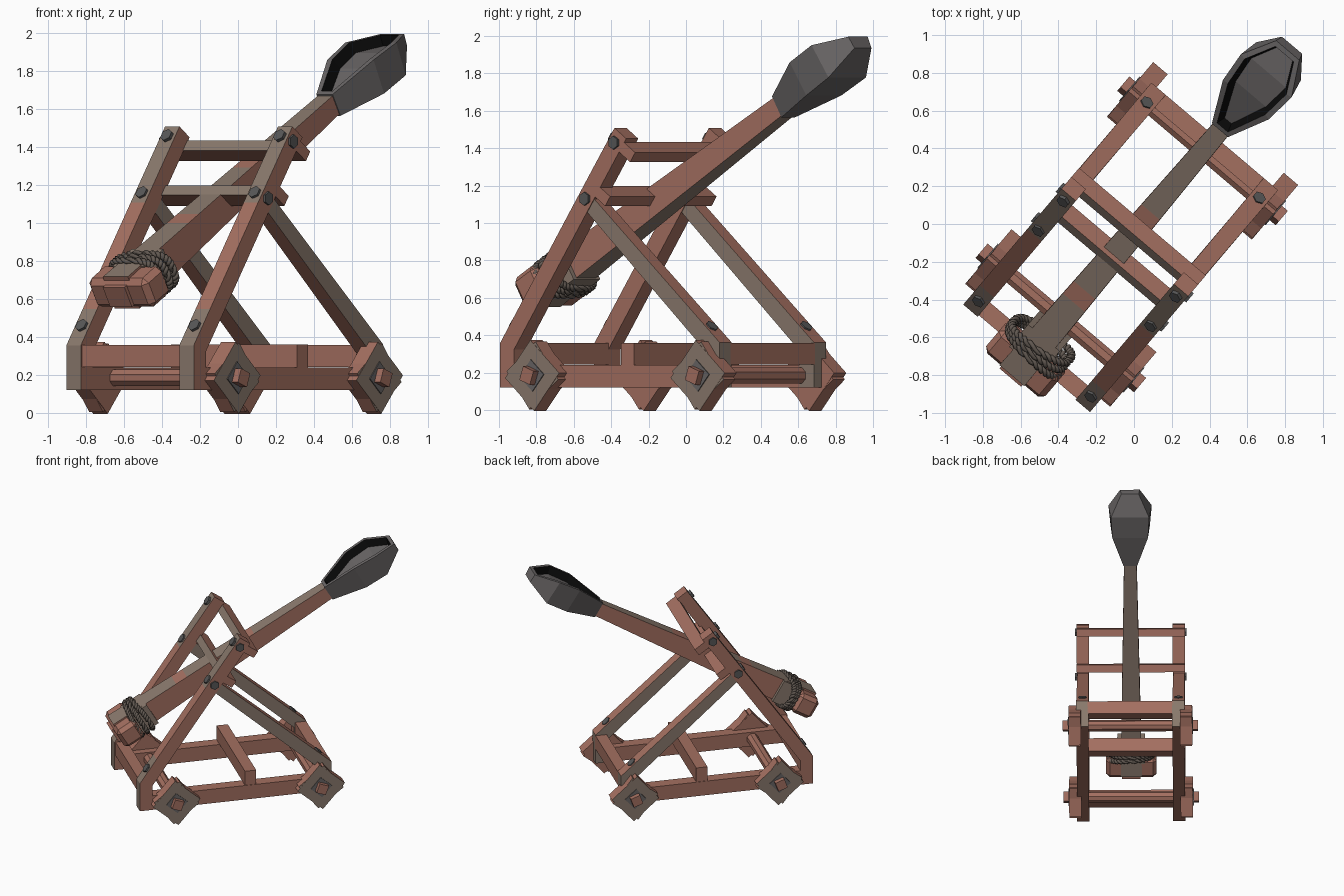
import bpy, bmesh, math
from mathutils import Matrix, Vector

cube = bpy.data.objects.get("Cube")
if cube:
    bpy.data.objects.remove(cube)

# Machine frame: x across, y along the rails, turned on the ground
PLACE = Matrix.Translation((0.02, -0.017, 0)) @ Matrix.Rotation(math.radians(-40.3), 4, 'Z')


def material(name, rgb):
    m = bpy.data.materials.new(name)
    m.use_nodes = True
    m.diffuse_color = (*rgb, 1)
    m.node_tree.nodes["Principled BSDF"].inputs["Base Color"].default_value = (*rgb, 1)
    return m


WOOD = material("red_brown_wood", (0.37, 0.16, 0.118))
GREY = material("weathered_grey_wood", (0.25, 0.19, 0.15))
IRON = material("dark_iron", (0.14, 0.13, 0.13))
BOLT = material("bolt_metal", (0.095, 0.095, 0.095))
ROPE = material("rope_fibre", (0.12, 0.098, 0.082))
BLACK = material("bowl_shadow_black", (0.003, 0.003, 0.003))


def finish(name, bm, mats):
    bmesh.ops.recalc_face_normals(bm, faces=bm.faces)
    bm.transform(PLACE)
    mesh = bpy.data.meshes.new(name)
    bm.to_mesh(mesh)
    bm.free()
    for m in mats:
        mesh.materials.append(m)
    ob = bpy.data.objects.new(name, mesh)
    bpy.context.collection.objects.link(ob)
    return ob


def loft_mesh(rings, rule):
    """Four-cornered rings; sides are 0 low, 1 right, 2 high, 3 left."""
    bm = bmesh.new()
    loops = [[bm.verts.new(p) for p in ring] for ring in rings]
    for seg, (a, b) in enumerate(zip(loops, loops[1:])):
        for side in range(4):
            n = (side + 1) % 4
            f = bm.faces.new((a[side], a[n], b[n], b[side]))
            f.material_index = rule(seg, side)
    bm.faces.new(loops[0])
    bm.faces.new(loops[-1])
    return bm


def strut(name, path, widths, heights, x, rule):
    """Timber along a (y, z) path with mitred bends."""
    pts = [Vector(p) for p in path]
    rings = []
    for i, p in enumerate(pts):
        d0 = (p - pts[i - 1]).normalized() if i else (pts[1] - p).normalized()
        d1 = (pts[i + 1] - p).normalized() if i < len(pts) - 1 else d0
        d = (d0 + d1).normalized()
        n = Vector((-d.y, d.x)) * heights[i] / 2 / d.dot(d0)
        w = widths[i] / 2
        rings.append([(x + sx * w, p.x + sn * n.x, p.y + sn * n.y)
                      for sx, sn in ((-1, -1), (1, -1), (1, 1), (-1, 1))])
    return finish(name, loft_mesh(rings, rule), [WOOD, GREY])


def box(name, center, size, tilt=0, mats=(WOOD,), bevel=0, rule=None):
    bm = bmesh.new()
    bmesh.ops.create_cube(bm, size=1)
    bm.transform(Matrix.Diagonal((*size, 1)))
    if bevel:
        bmesh.ops.bevel(bm, geom=bm.edges[:], offset=bevel, segments=1, affect='EDGES')
    if rule:
        bm.normal_update()
        for f in bm.faces:
            f.material_index = rule(f.normal)
    bm.transform(Matrix.Translation(center) @ Matrix.Rotation(tilt, 4, 'X'))
    return finish(name, bm, mats)


def prism(name, sides, radius, depth, center, axis, twist=0, mats=(WOOD,), rule=None):
    bm = bmesh.new()
    turn = Vector(axis).to_track_quat('Z', 'Y').to_matrix().to_4x4()
    bmesh.ops.create_cone(bm, cap_ends=True, segments=sides, radius1=radius, radius2=radius,
                          depth=depth, matrix=Matrix.Translation(center) @ turn
                          @ Matrix.Rotation(math.radians(twist), 4, 'Z'))
    bm.normal_update()
    if rule:
        for f in bm.faces:
            f.material_index = rule(f.normal)
    return finish(name, bm, mats)


def bolt(name, center, axis):
    prism(name, 6, 0.036, 0.026, center, axis, mats=(BOLT,))


LEG = Vector((0.57, 0.82))        # direction of the leaning legs in (y, z)
LEG_TILT = math.atan2(LEG.y, LEG.x)
FRONT = Vector((0, -LEG.y, LEG.x))
BRACE_UP = Vector((0, 0.66, 0.75))

# Side frames, wheels and fittings, mirrored left and right
for side, tag in ((-1, "left"), (1, "right")):
    x = side * 0.39
    box(f"{tag}_rail", (x, -0.14, 0.18), (0.098, 1.5, 0.12))
    strut(f"{tag}_leg", [(-0.86, 0.12), (-0.86, 0.34), (-0.735, 0.52), (-0.345, 1.08), (-0.065, 1.48)],
          [0.1] * 5, [0.1] * 5, x, lambda seg, s: int(s == 2 and seg != 2))
    # Post faces and the flat sides of the sloping brace are weathered
    strut(f"{tag}_brace", [(0.58, 0.12), (0.58, 0.34), (-0.33, 1.14)],
          [0.1, 0.1, 0.09], [0.1, 0.1, 0.085], x,
          lambda seg, s: int(s % 2 == 1 or (seg == 0 and s == 0)))
    # Bolts on outer faces and leaning front faces
    for k, (y, z) in enumerate(((-0.31, 1.13), (-0.107, 1.43))):
        bolt(f"{tag}_side_bolt_{k}", (side * 0.44, y, z), (1, 0, 0))
    for k, (y, z) in enumerate(((-0.8, 0.43), (-0.31, 1.13), (-0.107, 1.43))):
        bolt(f"{tag}_front_bolt_{k}", Vector((x, y, z)) + FRONT * 0.05, FRONT)
    bolt(f"{tag}_brace_bolt", Vector((x, 0.5, 0.41)) + BRACE_UP * 0.045, BRACE_UP)
    # Square plank wheels with notched corners
    for y, end in ((-0.63, "front"), (0.53, "back")):
        for k, twist in enumerate((4, -7)):
            prism(f"{tag}_{end}_wheel_{k}", 4, 0.19 - 0.008 * k, 0.1 - 0.004 * k,
                  (side * 0.453, y, 0.185), (1, 0, 0), twist, (WOOD, GREY),
                  lambda n: int(n.x * side > 0.9))
        prism(f"{tag}_{end}_hub_plate", 4, 0.085, 0.012, (side * 0.503, y, 0.185),
              (1, 0, 0), 4, (IRON,))
        prism(f"{tag}_{end}_axle_end", 4, 0.055, 0.1, (side * 0.5, y, 0.185), (1, 0, 0), 25)

# Axles and base cross beams
for y, end in ((-0.63, "front"), (0.53, "back")):
    prism(f"{end}_axle", 8, 0.046, 0.86, (0, y, 0.185), (1, 0, 0), 22.5)
for y, end in ((-0.855, "front"), (0.585, "back")):
    box(f"{end}_cross_beam", (0, y, 0.3), (0.7, 0.09, 0.115))
box("middle_cross_beam", (0, -0.02, 0.3), (0.87, 0.09, 0.12))

# Upper cross bars behind the leaning legs
for y, z, end in ((-0.02, 1.38, "top"), (-0.195, 1.145, "pivot")):
    box(f"{end}_bar", (0, y, z), (0.88, 0.062, 0.1), LEG_TILT, (WOOD, GREY),
        rule=lambda n: int(n.z > 0.9))

# Throwing arm frame: distance along the arm and height above it
BASE = Vector((0, -0.91, 0.67))
ALONG = Vector((0, 0.863, 0.505))
ABOVE = Vector((0, -0.505, 0.863))
ARM_TILT = math.atan2(0.505, 0.863)


def on_arm(a, n=0, x=0):
    return BASE + ALONG * a + ABOVE * n + Vector((x, 0, 0))


stops = (-0.08, 0.5, 0.6, 1.1, 1.22, 1.9)
strut("throwing_arm", [on_arm(a, 0.005).yz for a in stops],
      [0.17 - 0.036 * a for a in stops], [0.19 - 0.042 * a for a in stops], 0,
      lambda seg, s: int(s % 2 == 0 and not (s == 2 and seg in (1, 3))))

# Counterweight block, its end tenon and the collar on the low end
box("weight_block", on_arm(-0.01), (0.41, 0.18, 0.175), ARM_TILT, bevel=0.03)
box("arm_tenon", on_arm(-0.105), (0.15, 0.03, 0.12), ARM_TILT)
box("arm_collar", on_arm(0.13), (0.22, 0.18, 0.19), ARM_TILT, (GREY,))

# Twisted rope lashings
for ring, a in enumerate((0.075, 0.11, 0.145)):
    for strand in range(2):
        curve = bpy.data.curves.new("rope", 'CURVE')
        curve.dimensions = '3D'
        curve.bevel_depth = 0.012
        curve.bevel_resolution = 1
        line = curve.splines.new('POLY')
        count = 96
        line.points.add(count - 1)
        line.use_cyclic_u = True
        for i, p in enumerate(line.points):
            ang = math.tau * i / count
            twist = 16 * ang + strand * math.pi
            r = 1 + 0.07 * math.cos(twist)
            c, s = math.cos(ang), math.sin(ang)
            flat = lambda v: math.copysign(abs(v) ** 0.7, v)
            q = on_arm(a + 0.011 * math.sin(twist) + 0.02 * c * (ring - 1),
                       0.11 * r * flat(s), 0.178 * r * flat(c))
            p.co = (*(PLACE @ q), 1)
        curve.materials.append(ROPE)
        ob = bpy.data.objects.new(f"rope_{ring}_{strand}", curve)
        bpy.context.collection.objects.link(ob)

# Spoon: faceted hull with a sunken bowl
sections = ((1.875, 0.056, 0.056, -0.06, 0.07), (2.15, 0.16, 0.145, -0.085, 0.12),
            (2.34, 0.176, 0.155, -0.085, 0.115), (2.515, 0.08, 0.07, -0.005, 0.065))
rings = [[on_arm(a, lo, -wb), on_arm(a, lo, wb), on_arm(a, hi, wt), on_arm(a, hi, -wt)]
         for a, wt, wb, lo, hi in sections]
bm = loft_mesh(rings, lambda seg, s: 1 if s == 2 else 0)
bmesh.ops.recalc_face_normals(bm, faces=bm.faces)
opening = [f for f in bm.faces if f.material_index == 1]
for f in opening:
    f.material_index = 0
bmesh.ops.inset_region(bm, faces=opening, thickness=0.032, depth=0)
walls = bmesh.ops.inset_region(bm, faces=opening, thickness=0.025, depth=0)["faces"]
for f in walls:
    f.material_index = 1
for v in {v for f in opening for v in f.verts}:
    v.co -= ABOVE * 0.06
finish("spoon", bm, [IRON, BLACK])
